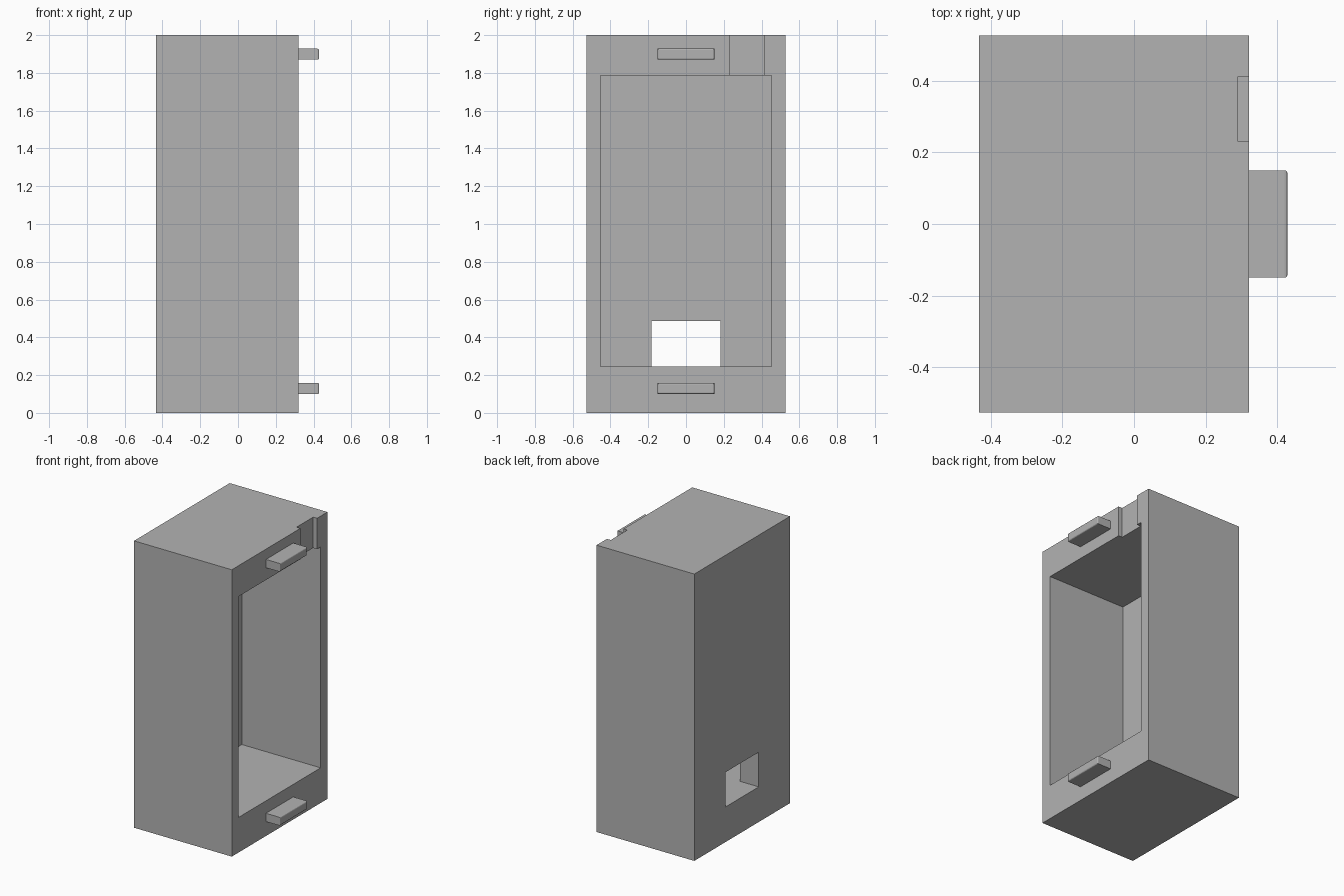
import bpy, bmesh
from mathutils import Vector

if "Cube" in bpy.data.objects:
    bpy.data.objects.remove(bpy.data.objects["Cube"])

grey = bpy.data.materials.new("plain grey")
colour = (0.45, 0.45, 0.45, 1)
grey.diffuse_color = colour
grey.use_nodes = True
grey.node_tree.nodes["Principled BSDF"].inputs["Base Color"].default_value = colour


def box(name, low, high):
    """Axis-aligned box between two corners."""
    low, high = Vector(low), Vector(high)
    bm = bmesh.new()
    bmesh.ops.create_cube(bm, size=1)
    bmesh.ops.scale(bm, vec=high - low, verts=bm.verts)
    bmesh.ops.translate(bm, vec=(low + high) / 2, verts=bm.verts)
    mesh = bpy.data.meshes.new(name)
    bm.to_mesh(mesh)
    bm.free()
    mesh.materials.append(grey)
    obj = bpy.data.objects.new(name, mesh)
    bpy.context.collection.objects.link(obj)
    return obj


def cut(target, name, low, high):
    """Subtract a box, then discard the cutter."""
    cutter = box(name, low, high)
    cutter.hide_render = True
    mod = target.modifiers.new(name, "BOOLEAN")
    mod.object = cutter
    mod.operation = "DIFFERENCE"
    mod.solver = "EXACT"
    bpy.context.view_layer.objects.active = target
    bpy.ops.object.modifier_apply(modifier=name)
    bpy.data.objects.remove(cutter)


BACK, OPEN = -0.433, 0.321      # closed and open sides of the housing
FLOOR, CEILING = 0.245, 1.785   # cavity limits

# Housing with a deep cavity, a window in its rear wall and a cable notch
housing = box("housing", (BACK, -0.527, 0), (OPEN, 0.527, 2))
cut(housing, "cavity", (-0.287, -0.452, FLOOR), (OPEN + 0.1, 0.452, CEILING))
cut(housing, "rear_window", (BACK - 0.1, -0.183, FLOOR), (0, 0.183, 0.487))
cut(housing, "cable_notch", (0.291, 0.23, CEILING - 0.1), (OPEN + 0.1, 0.413, 2.1))

# Two locating tabs with softened outer ends
for name, z in (("lower_tab", 0.1), ("upper_tab", 1.87)):
    tab = box(name, (OPEN - 0.01, -0.15, z), (0.429, 0.15, z + 0.058))
    bm = bmesh.new()
    bm.from_mesh(tab.data)
    outer = [e for e in bm.edges if all(v.co.x > 0.4 for v in e.verts)]
    bmesh.ops.bevel(bm, geom=outer, offset=0.008, segments=3, profile=0.5,
                    affect="EDGES")
    bm.to_mesh(tab.data)
    bm.free()
